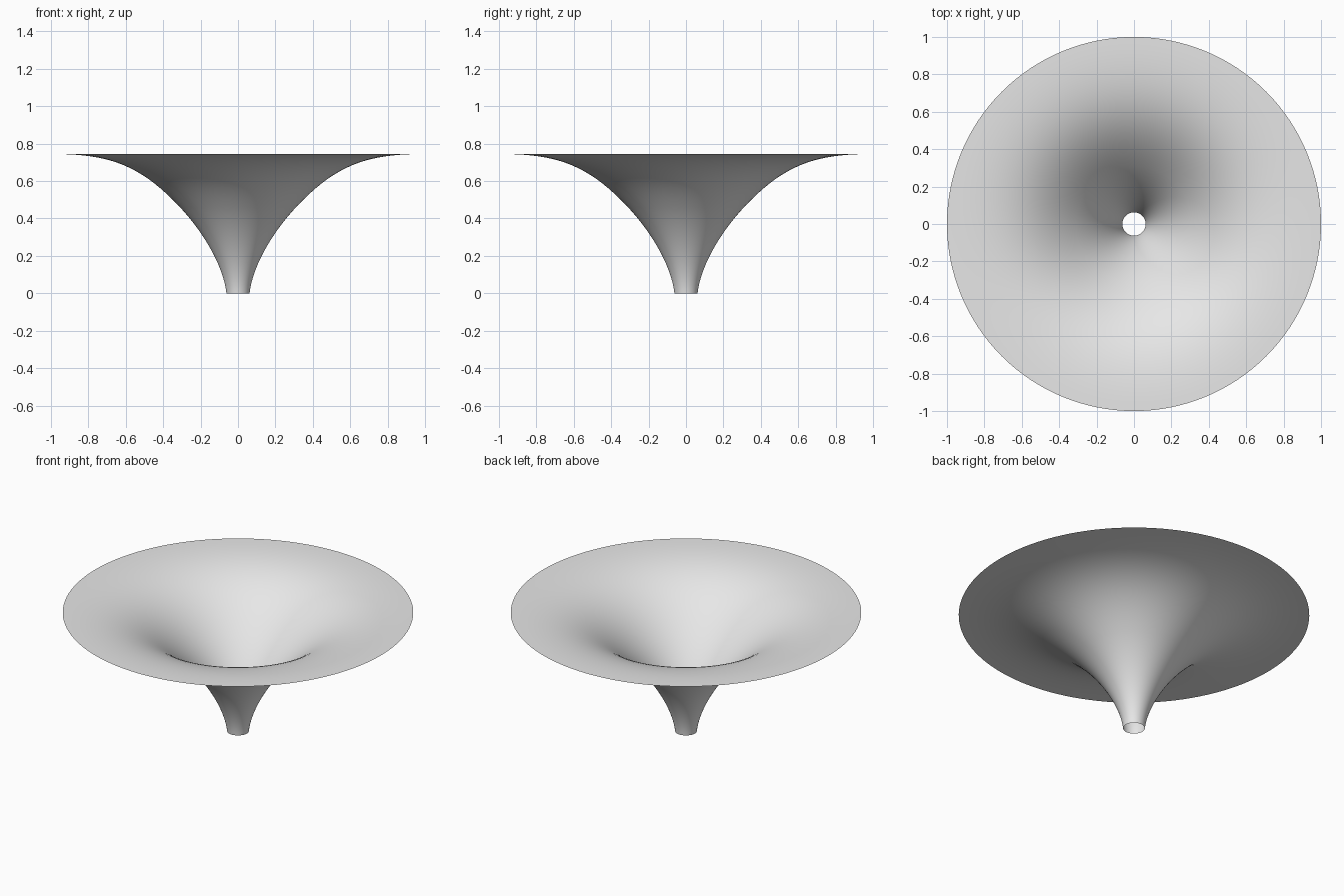
import bpy
import bmesh
from math import tau, radians
from mathutils import Vector
from mathutils.geometry import interpolate_bezier

SEGMENTS = 128
STEPS = 20

cube = bpy.data.objects.get("Cube")
if cube:
    bpy.data.objects.remove(cube, do_unlink=True)

# Plain grey material
grey = bpy.data.materials.new("light grey")
grey.use_nodes = True
colour = (0.8, 0.8, 0.8, 1)
grey.diffuse_color = colour
grey.node_tree.nodes["Principled BSDF"].inputs["Base Color"].default_value = colour

# Funnel profile (radius, height): narrow throat, then flared rim
throat = [(0.062, 0), (0.075, 0.13), (0.17, 0.31), (0.31, 0.46)]
flare = [(0.31, 0.46), (0.53, 0.695), (0.70, 0.745), (1, 0.745)]


def bezier(points):
    return interpolate_bezier(*[Vector((r, 0, z)) for r, z in points], STEPS)


profile = bezier(throat) + bezier(flare)[1:]

# Revolve the profile into a thin open sheet
bm = bmesh.new()
verts = [bm.verts.new(p) for p in profile]
edges = [bm.edges.new(pair) for pair in zip(verts, verts[1:])]
bmesh.ops.spin(bm, geom=verts + edges, cent=(0, 0, 0), axis=(0, 0, 1),
               angle=tau, steps=SEGMENTS, use_duplicate=False)
bmesh.ops.remove_doubles(bm, verts=bm.verts, dist=0.0005)
bm.normal_update()
if sum(f.normal.z for f in bm.faces) < 0:
    bmesh.ops.reverse_faces(bm, faces=bm.faces)

mesh = bpy.data.meshes.new("funnel")
bm.to_mesh(mesh)
bm.free()
mesh.materials.append(grey)
funnel = bpy.data.objects.new("funnel", mesh)
bpy.context.collection.objects.link(funnel)

# Smooth shading
bpy.context.view_layer.objects.active = funnel
funnel.select_set(True)
bpy.ops.object.shade_smooth_by_angle(angle=radians(40))
